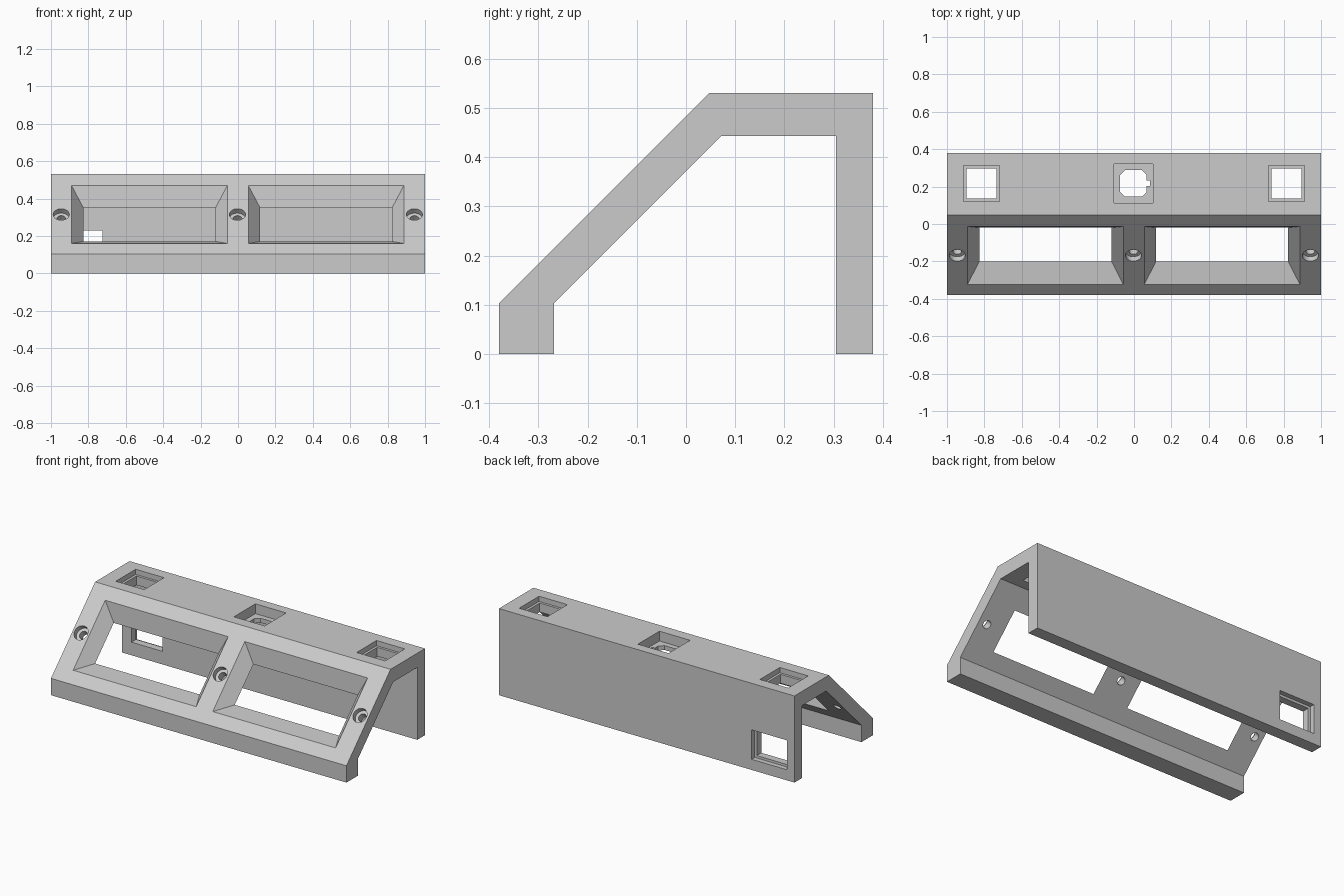
import bpy, bmesh, math
from mathutils import Vector

if "Cube" in bpy.data.objects:
    bpy.data.objects.remove(bpy.data.objects["Cube"])

grey = bpy.data.materials.new("light grey")
grey.diffuse_color = (0.6, 0.6, 0.6, 1)
grey.use_nodes = True
grey.node_tree.nodes["Principled BSDF"].inputs["Base Color"].default_value = grey.diffuse_color


def loft(name, bottom, top):
    """Solid between two matching closed loops of points."""
    bm = bmesh.new()
    a = [bm.verts.new(p) for p in bottom]
    b = [bm.verts.new(p) for p in top]
    n = len(a)
    bm.faces.new(a)
    bm.faces.new(b)
    for i in range(n):
        j = (i + 1) % n
        bm.faces.new((a[i], a[j], b[j], b[i]))
    bmesh.ops.recalc_face_normals(bm, faces=bm.faces)
    mesh = bpy.data.meshes.new(name)
    bm.to_mesh(mesh)
    bm.free()
    mesh.materials.append(grey)
    obj = bpy.data.objects.new(name, mesh)
    bpy.context.collection.objects.link(obj)
    return obj


def box(x0, x1, y0, y1, z0, z1):
    ring = [(x0, y0), (x1, y0), (x1, y1), (x0, y1)]
    return loft("cutter", [(x, y, z0) for x, y in ring], [(x, y, z1) for x, y in ring])


def cut(cutter):
    """Subtract a cutter from the housing and discard it."""
    mod = housing.modifiers.new("cut", 'BOOLEAN')
    mod.operation, mod.solver, mod.object = 'DIFFERENCE', 'EXACT', cutter
    bpy.context.view_layer.objects.active = housing
    bpy.ops.object.modifier_apply(modifier=mod.name)
    bpy.data.objects.remove(cutter)


# Bent shell, extruded along x
profile = [(-.38, 0), (-.38, .103), (.047, .53), (.38, .53), (.38, 0),
           (.305, 0), (.305, .443), (.072, .443), (-.268, .103), (-.268, 0)]
housing = loft("housing", [(-1, y, z) for y, z in profile], [(1, y, z) for y, z in profile])

# Two tapered display windows through the sloped panel
OUT, IN = (Vector((-.323, .16)), Vector((-.013, .47))), (Vector((-.2, .171)), Vector((-.02, .351)))


def window_ring(x0, x1, t):
    """Rectangle at depth t: 0 on the outer surface, 1 on the inner."""
    lo, hi = OUT[0].lerp(IN[0], t), OUT[1].lerp(IN[1], t)
    d = .063 * t
    return [(x0 + d, *lo), (x1 - d, *lo), (x1 - d, *hi), (x0 + d, *hi)]


for x0, x1 in ((-.89, -.057), (.055, .887)):
    cut(loft("cutter", window_ring(x0, x1, -.05), window_ring(x0, x1, 1.05)))

# Counterbored screw holes, square to the slope
normal = Vector((0, -1, 1)).normalized()
up = Vector((0, 1, 1)).normalized()


def drill(x, r, d0, d1):
    centre = Vector((x, -.168, .315))
    ring = [Vector((r * math.cos(a), 0, 0)) + up * r * math.sin(a)
            for a in (math.tau * i / 32 for i in range(32))]
    cut(loft("cutter", [centre - normal * d0 + p for p in ring],
             [centre - normal * d1 + p for p in ring]))


for x in (-.945, -.003, .943):
    drill(x, .043, -.03, .033)
    drill(x, .024, .02, .12)

# Stepped square openings in the top
for x in (-.815, .815):
    cut(box(x - .096, x + .096, .12, .312, .498, .6))
    cut(box(x - .081, x + .081, .135, .297, .4, .55))

# Middle top pocket with a chamfered, keyed hole
cut(box(-.107, .101, .113, .321, .47, .6))
k, c = .071, .026
octagon = [(-k, -k + c), (-k + c, -k), (k - c, -k), (k, -k + c),
           (k, k - c), (k - c, k), (-k + c, k), (-k, k - c)]
cut(loft("cutter", *[[(x - .003, y + .217, z) for x, y in octagon] for z in (.4, .5)]))
cut(box(.03, .085, .203, .232, .4, .5))

# Stepped rectangular opening in the back wall
cut(box(-.95, -.71, .35, .45, .065, .245))
cut(box(-.935, -.724, .25, .4, .08, .23))
